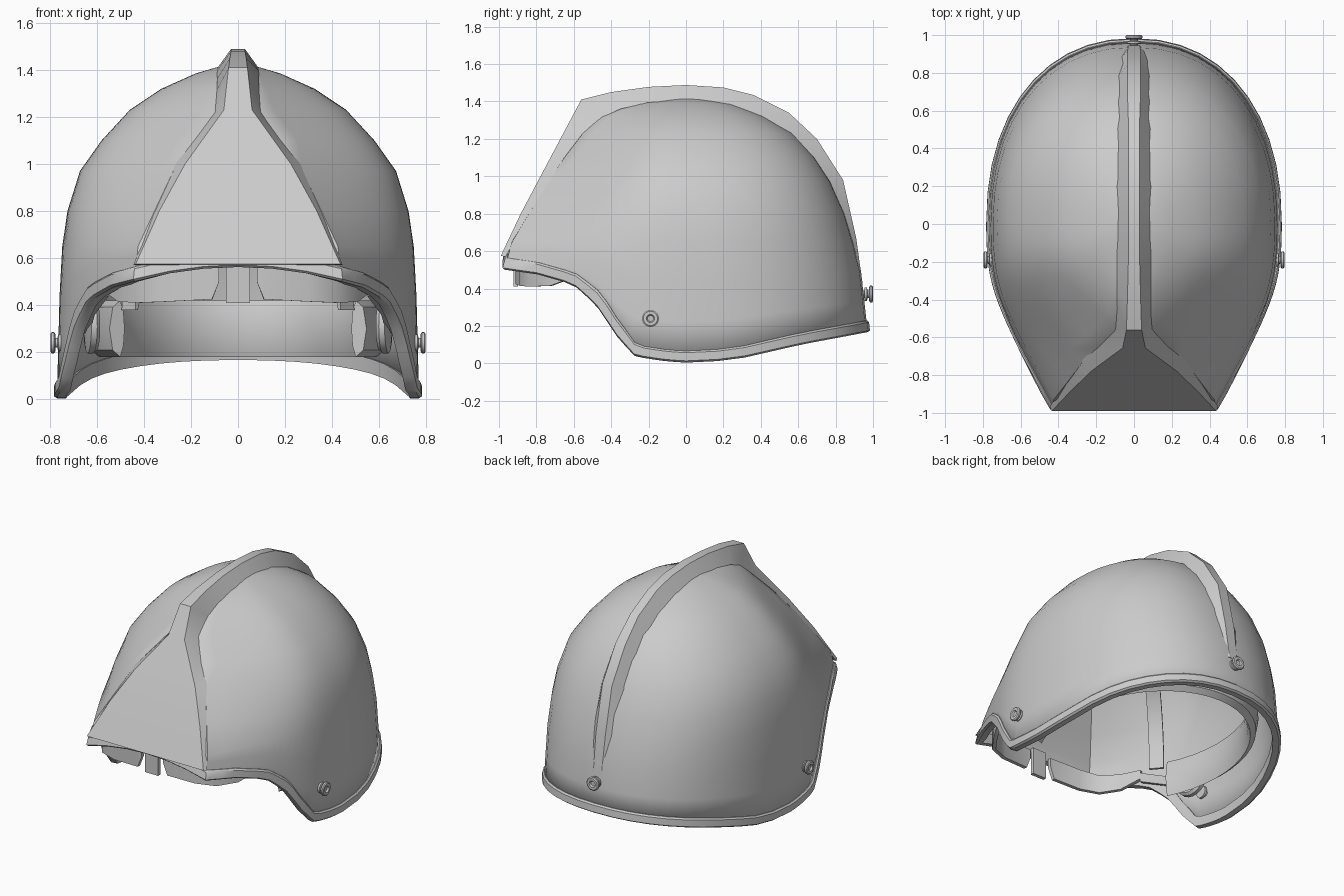
import bpy, bmesh, math
from mathutils import Vector

if "Cube" in bpy.data.objects:
    bpy.data.objects.remove(bpy.data.objects["Cube"])


def lerp_table(xs, ys, x):
    if x <= xs[0]:
        return ys[0]
    for i in range(len(xs) - 1):
        if x <= xs[i + 1]:
            f = (x - xs[i]) / (xs[i + 1] - xs[i])
            return ys[i] + f * (ys[i + 1] - ys[i])
    return ys[-1]


def loft(name, rings, ring_closed=True, path_closed=False, cap=False, angle=35):
    """Skin a list of equal-length point rings."""
    bm = bmesh.new()
    vs = [[bm.verts.new(p) for p in r] for r in rings]
    m, n = len(vs), len(vs[0])
    for i in range(m if path_closed else m - 1):
        for j in range(n if ring_closed else n - 1):
            a, b = vs[i], vs[(i + 1) % m]
            bm.faces.new((a[j], a[(j + 1) % n], b[(j + 1) % n], b[j]))
    if cap in (True, 'start'):
        bm.faces.new(vs[0])
    if cap in (True, 'end'):
        bm.faces.new(vs[-1])
    bmesh.ops.remove_doubles(bm, verts=bm.verts, dist=0.0005)
    bmesh.ops.recalc_face_normals(bm, faces=bm.faces)
    me = bpy.data.meshes.new(name)
    bm.to_mesh(me)
    bm.free()
    me.shade_smooth()
    me.set_sharp_from_angle(angle=math.radians(angle))
    ob = bpy.data.objects.new(name, me)
    bpy.context.collection.objects.link(ob)
    return ob


def lathe(name, prof, loc, axis, seg=20):
    q = Vector(axis).to_track_quat('Z', 'Y')
    rings = [[q @ Vector((r * math.cos(k * math.tau / seg), r * math.sin(k * math.tau / seg), h)) + Vector(loc)
              for k in range(seg)] for r, h in prof]
    return loft(name, rings, cap=True)


def outward(pts, i, closed):
    n = len(pts)
    a = pts[(i - 1) % n if closed else max(i - 1, 0)]
    b = pts[(i + 1) % n if closed else min(i + 1, n - 1)]
    return Vector((b[1] - a[1], a[0] - b[0], 0)).normalized()


def band(name, path, section):
    """Sweep (outward offset, height factor) along a path of (x, y, z low, z high)."""
    rings = []
    for i, (x, y, lo, hi) in enumerate(path):
        nrm = outward(path, i, False)
        rings.append([Vector((x, y, lo + (hi - lo) * f)) + nrm * o for o, f in section])
    return loft(name, rings, cap=True)


# Dome measurements per height: half width, back reach, front reach, front panel half width
Z = [0, .5, .65, .8, .97, 1.1, 1.23, 1.32, 1.385, 1.42]
A = [.77, .757, .747, .725, .672, .58, .46, .325, .18, .06]
B = [.99, .935, .895, .85, .775, .69, .57, .42, .26, .08]
F = [-.972, -.972, -.93, -.84, -.735, -.65, -.55, -.45, -.28, -.08]
W = [.44, .44, .425, .355, .275, .195, .10, .085, .07, .03]


def outline(z, col):
    s, kind, t = col
    a, b, f, w = (lerp_table(Z, T, z) for T in (A, B, F, W))
    if kind == 'front':
        x, y = w * t, f - .014 * (1 - t * t)
    elif kind == 'side':
        p0, p2 = Vector((w, f)), Vector((a, .36 * f))
        p1 = p0 + .85 * (p2 - p0)
        u = 1 - t
        x, y = u**3 * p0 + 3 * u * u * t * p1 + 3 * u * t * t * p2 + t**3 * Vector((a, 0))
    else:
        c, d = abs(math.cos(t * math.pi / 2)), abs(math.sin(t * math.pi / 2))
        x, y = a * c ** (2 / 2.2), b * d ** (2 / 2.2)
    return Vector((s * x, y, z))


half = [(1, 'front', k / 3) for k in range(3)] + [(1, 'side', k / 16) for k in range(16)] \
    + [(1, 'back', k / 11) for k in range(12)]
cols = half + [(-1, k, t) for _, k, t in half[-2:0:-1]]

RY = [-1, -.79, -.6, -.48, -.36, -.27, -.1, .07, .3, .6, 1]
RZ = [.505, .475, .42, .31, .13, .035, .01, 0, .03, .1, .175]


def rim_low(col):
    if col[1] == 'front':
        return .502 + .06 * (1 - col[2] ** 2)
    return lerp_table(RY, RZ, outline(.3, col).y)


low = [rim_low(c) for c in cols]

# Shell of the helmet
rings = [[outline(lo + .01 + (.65 - lo - .01) * f, c) for c, lo in zip(cols, low)] for f in (0, .33, .67, 1)]
rings += [[outline(z, c) for c in cols] for z in Z[3:]]
shell = loft("helmet_shell", rings, cap='end', angle=28)
sol = shell.modifiers.new("thickness", 'SOLIDIFY')
sol.thickness, sol.offset = .03, -1

# Edge trim following the lower edge
flat = [outline(lo, c) for c, lo in zip(cols, low)]
trim = []
for i, (c, lo) in enumerate(zip(cols, low)):
    nrm = outward(flat, i, True)
    p, q = flat[i - 1], flat[(i + 1) % len(flat)]
    run = max((Vector((q.x - p.x, q.y - p.y))).length, .01)
    h = .062 * min(math.sqrt(1 + ((q.z - p.z) / run) ** 2), 1.7)
    trim.append([outline(lo + h * f, c) + nrm * o for o, f in
                 ((0, 0), (.013, .15), (.013, .85), (.004, 1), (-.038, 1), (-.038, 0))])
loft("edge_trim", trim, path_closed=True)

# Raised front panel running into the crest: top y, z, half width; base y, z, half width
crest = [(-.99, .575, .435, -.965, .57, .445), (-.884, .8, .335, -.84, .79, .36),
         (-.778, 1.0, .225, -.71, 1.0, .265), (-.656, 1.23, .06, -.55, 1.22, .10),
         (-.56, 1.41, .04, -.45, 1.315, .09), (-.4, 1.45, .035, -.35, 1.36, .09),
         (-.2, 1.478, .03, -.2, 1.395, .09), (0, 1.488, .03, 0, 1.405, .09),
         (.2, 1.475, .03, .2, 1.39, .09), (.36, 1.435, .03, .35, 1.335, .09),
         (.55, 1.34, .03, .5, 1.26, .09), (.7, 1.2, .035, .64, 1.13, .09),
         (.84, .98, .035, .77, .94, .09), (.91, .67, .035, .87, .66, .085),
         (.945, .42, .03, .925, .42, .07)]
loft("crest_and_front_panel", [[(-wb, yb, zb), (-wt, yt, zt), (wt, yt, zt), (wb, yb, zb)]
                               for yt, zt, wt, yb, zb, wb in crest], cap=True, angle=30)

# Bolts through the shell
bolt = [(.04, -.05), (.04, -.035), (.02, -.03), (.02, .008), (.036, .01), (.036, .022), (.02, .026),
        (.02, .033), (.04, .035), (.045, .04), (.045, .05), (.038, .055), (.022, .055), (.016, .045)]
for name, s in (("right", 1), ("left", -1)):
    lathe("bolt_" + name, bolt, (s * .742, -.19, .24), (s, 0, 0))
lathe("bolt_back", bolt, (0, .945, .37), (0, 1, 0))

# Padded head band around the back of the head
arc = [math.radians(-32 + 244 * k / 32) for k in range(33)]
band("head_band", [(.59 * math.cos(a), .1 + .72 * math.sin(a), .18, .42) for a in arc],
     [(0, 0), (.035, .12), (.05, .5), (.035, .88), (0, 1), (-.015, .8), (-.02, .5), (-.015, .2)])
lathe("back_adjuster", [(.03, -.02), (.075, -.02), (.08, 0), (.08, .03), (.03, .035), (.03, .06)],
      (0, .86, .34), (0, 1, 0), 12)

# Brow pads, side holders and hanger straps
plate = [(-.012, 0), (.012, 0), (.012, 1), (-.012, 1)]
for name, s in (("right", 1), ("left", -1)):
    pad = [(.08, -.90, .50, .56), (.11, -.90, .425, .56), (.3, -.88, .415, .55), (.42, -.83, .41, .53),
           (.50, -.72, .415, .52), (.56, -.60, .46, .52)]
    pad = [(s * x, y, lo, hi) for x, y, lo, hi in pad]
    band("brow_pad_" + name, pad if s > 0 else pad[::-1], plate)
    lathe("side_holder_" + name, [(.05, -.03), (.10, -.03), (.115, -.015), (.115, .01), (.05, .02)],
          (s * .63, -.2, .31), (s, -.15, 0))
    hang = [(s * .56, -.60, .44, .50), (s * .62, -.42, .36, .42), (s * .645, -.2, .28, .34)]
    band("hanger_strap_" + name, hang if s > 0 else hang[::-1], plate)
band("brow_clip", [(-.05, -.91, .41, .59), (.05, -.91, .41, .59)], plate)

# Cradle straps arching over the head
for name, turn in (("right", 40), ("left", -40)):
    t = math.radians(turn)
    strap = []
    for k in range(17):
        a = math.pi * k / 16
        u, z = .6 * math.cos(a), .38 + .62 * math.sin(a)
        c = Vector((u * math.cos(t), .1 + 1.12 * u * math.sin(t), z))
        side = Vector((-math.sin(t), math.cos(t), 0)) * .045
        up = Vector((math.cos(a) * math.cos(t), math.cos(a) * math.sin(t), math.sin(a))) * .008
        strap.append([c - side - up, c + side - up, c + side + up, c - side + up])
    loft("cradle_strap_" + name, strap, cap=True)
